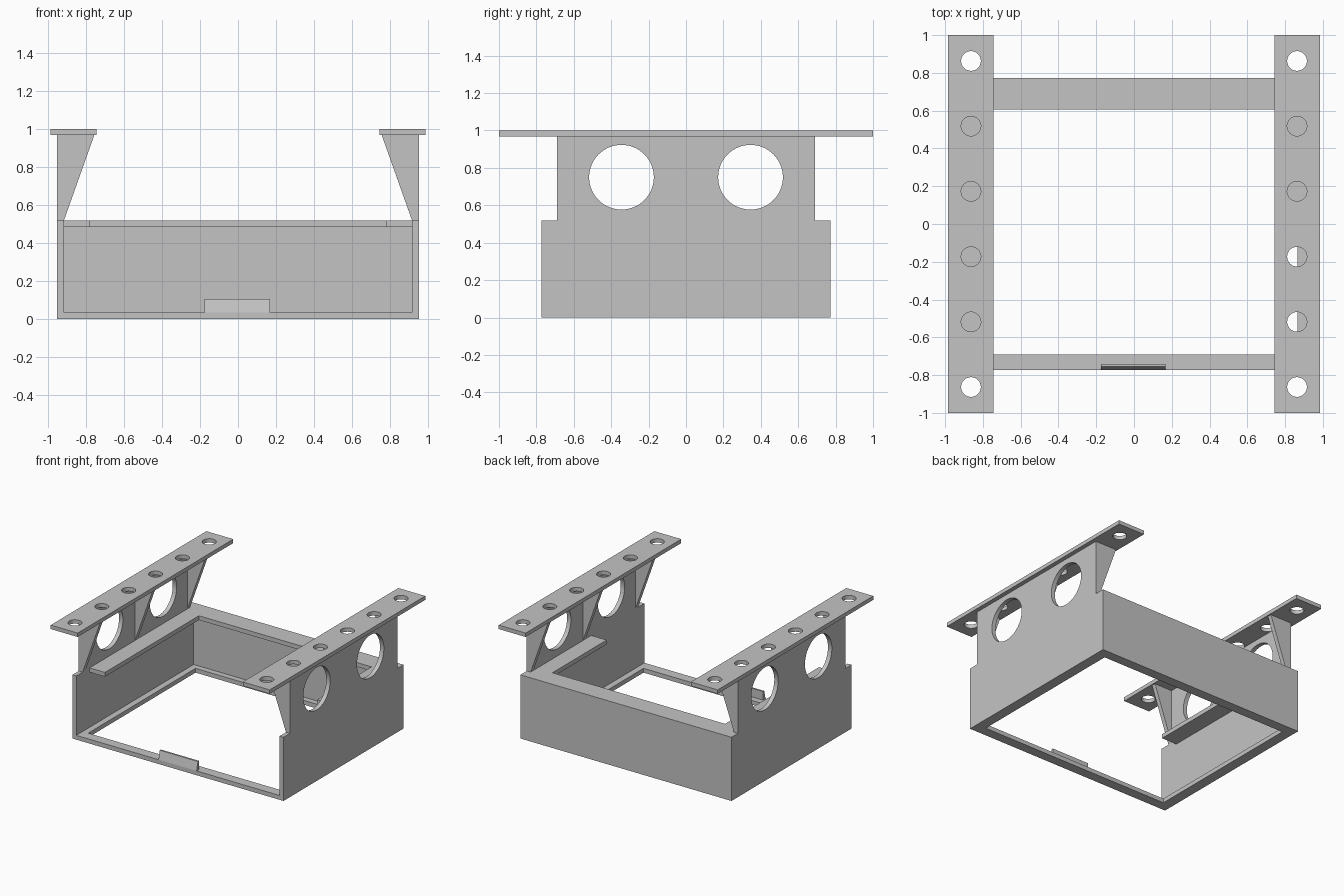
import bpy
import bmesh
from math import sin, cos, tau, radians

if "Cube" in bpy.data.objects:
    bpy.data.objects.remove(bpy.data.objects["Cube"], do_unlink=True)

GRAY = (0.55, 0.55, 0.55, 1.0)
gray = bpy.data.materials.new("plain gray")
gray.use_nodes = True
gray.diffuse_color = GRAY
gray.node_tree.nodes["Principled BSDF"].inputs["Base Color"].default_value = GRAY

# Main dimensions
T = 0.035                # sheet thickness
OUT_X, IN_X = 0.95, 0.915
HALF_Y = 0.772
STEP_Y, STEP_Z = 0.69, 0.518
FLANGE_Z = 0.968


def rect(u0, u1, v0, v1):
    return [(u0, v0), (u1, v0), (u1, v1), (u0, v1)]


def circle(u, v, r, n=48):
    return [(u + r * cos(tau * i / n), v + r * sin(tau * i / n)) for i in range(n)]


def plate(name, outlines, axis, lo, hi, mirror=False):
    """Extrude filled outlines (later ones are holes) along an axis from lo to hi."""
    curve = bpy.data.curves.new(name + "_outline", "CURVE")
    curve.dimensions = "2D"
    curve.fill_mode = "BOTH"
    curve.extrude = (hi - lo) / 2
    for points in outlines:
        spline = curve.splines.new("POLY")
        spline.points.add(len(points) - 1)
        for p, (u, v) in zip(spline.points, points):
            p.co = (u, v, 0, 1)
        spline.use_cyclic_u = True
    helper = bpy.data.objects.new(name + "_outline", curve)
    mesh = bpy.data.meshes.new_from_object(helper)
    bpy.data.objects.remove(helper)
    bpy.data.curves.remove(curve)

    # Turn the plate to its axis and weld the caps to the sides
    bm = bmesh.new()
    bm.from_mesh(mesh)
    for vert in bm.verts:
        u, v, w = vert.co
        w += (lo + hi) / 2
        vert.co = {"x": (w, u, v), "y": (u, w, v), "z": (u, v, w)}[axis]
    bmesh.ops.remove_doubles(bm, verts=bm.verts, dist=0.0001)
    bmesh.ops.recalc_face_normals(bm, faces=bm.faces)
    bm.to_mesh(mesh)
    bm.free()

    mesh.name = name
    mesh.materials.clear()
    mesh.materials.append(gray)
    obj = bpy.data.objects.new(name, mesh)
    bpy.context.collection.objects.link(obj)
    bpy.ops.object.select_all(action="DESELECT")
    obj.select_set(True)
    bpy.context.view_layer.objects.active = obj
    bpy.ops.object.shade_smooth_by_angle(angle=radians(30))
    if mirror:
        obj.modifiers.new("mirror", "MIRROR").use_axis = (True, False, False)
    return obj


# Side walls: stepped sheets with two large round openings
wall = [(-HALF_Y, 0), (HALF_Y, 0), (HALF_Y, STEP_Z), (STEP_Y, STEP_Z),
        (STEP_Y, FLANGE_Z), (-STEP_Y, FLANGE_Z), (-STEP_Y, STEP_Z), (-HALF_Y, STEP_Z)]
openings = [circle(s * 0.345, 0.75, 0.173, 64) for s in (-1, 1)]
plate("side_walls", [wall] + openings, "x", IN_X, OUT_X, mirror=True)

# Top mounting flanges with a row of screw holes
holes = [circle(0.863, s * y, 0.052) for y in (0.173, 0.518, 0.863) for s in (-1, 1)]
plate("mounting_flanges", [rect(0.743, 0.985, -1, 1)] + holes,
      "z", FLANGE_Z, 1.0, mirror=True)

# Triangular gussets under the flanges
gusset = [(IN_X, STEP_Z), (IN_X, FLANGE_Z), (0.755, FLANGE_Z)]
for place, y in (("front", -STEP_Y), ("middle", -T / 2), ("back", STEP_Y - T)):
    plate(place + "_gussets", [gusset], "y", y, y + T, mirror=True)

# Bottom lip running around the open base
plate("bottom_lip", [rect(-IN_X, IN_X, -HALF_Y, HALF_Y),
                     rect(-0.865, 0.865, -STEP_Y, STEP_Y)], "z", 0, T)

# Back wall
plate("back_wall", [rect(-IN_X, IN_X, T, STEP_Z - T)], "y", HALF_Y - T, HALF_Y)

# Upper ledge: long on the right, short on the left, joined along the back
ledge = [(-IN_X, -0.60), (-0.777, -0.60), (-0.777, 0.607), (0.777, 0.607),
         (0.777, -0.09), (IN_X, -0.09), (IN_X, HALF_Y), (-IN_X, HALF_Y)]
plate("upper_ledge", [ledge], "z", STEP_Z - T, STEP_Z)

# Retaining tab with a sloped front on the front lip
tab = [(-HALF_Y, T), (-0.74, T), (-0.74, 0.105), (-0.755, 0.105)]
plate("front_tab", [tab], "x", -0.175, 0.168)
